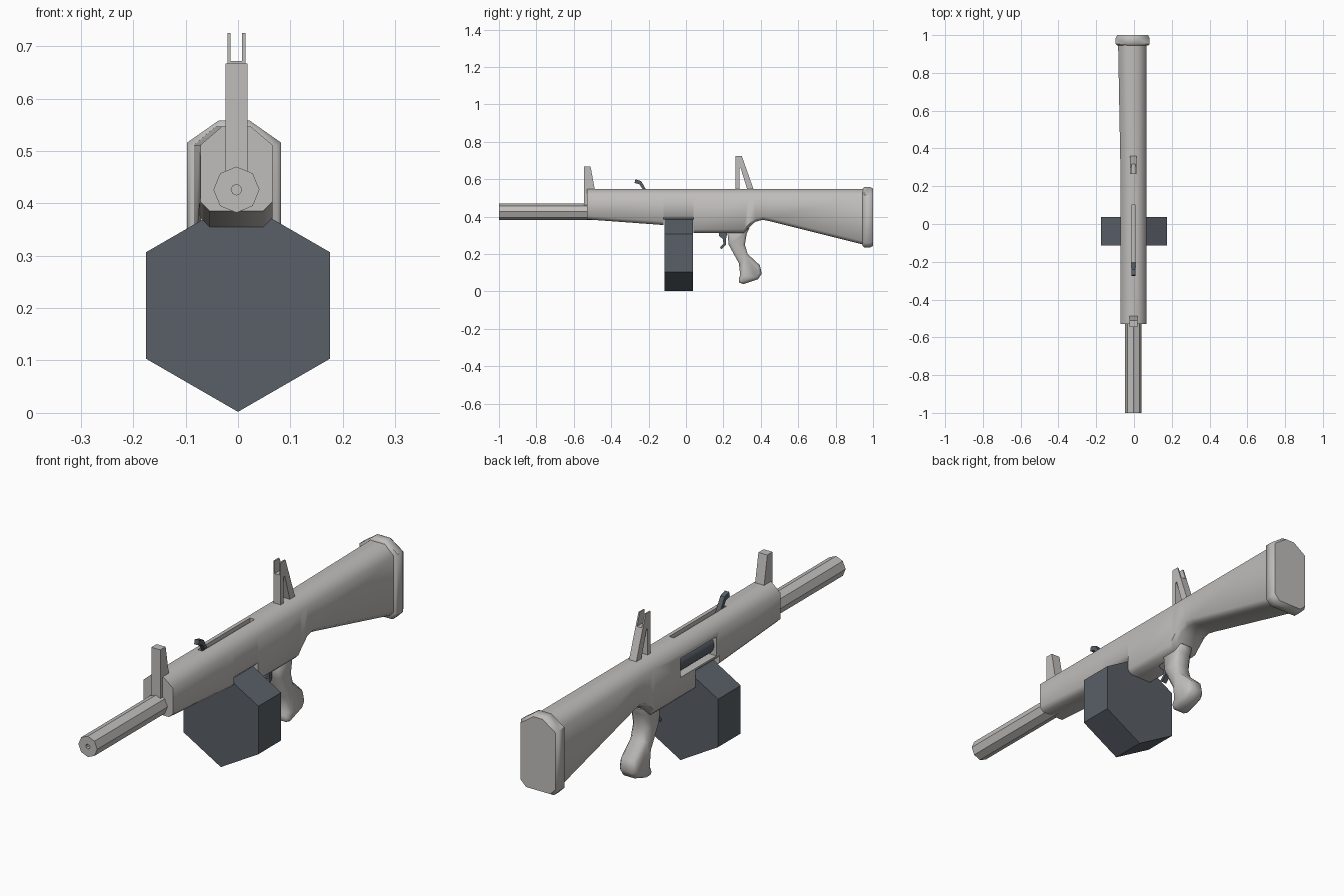
import bpy, bmesh, math
from mathutils import Matrix

if "Cube" in bpy.data.objects:
    bpy.data.objects.remove(bpy.data.objects["Cube"])


def material(name, rgb):
    m = bpy.data.materials.new(name)
    m.diffuse_color = (*rgb, 1)
    m.use_nodes = True
    m.node_tree.nodes["Principled BSDF"].inputs["Base Color"].default_value = m.diffuse_color
    return m


GREY = material("light_grey", (0.53, 0.515, 0.50))
STEEL = material("dark_steel", (0.10, 0.117, 0.137))
CX = -0.003  # centre line of body, barrel and sights


def finish(name, bm, mat, angle=None):
    bmesh.ops.recalc_face_normals(bm, faces=bm.faces[:])
    me = bpy.data.meshes.new(name)
    bm.to_mesh(me)
    bm.free()
    ob = bpy.data.objects.new(name, me)
    bpy.context.collection.objects.link(ob)
    me.materials.append(mat)
    if angle:
        smooth(ob, angle)
    return ob


def activate(ob):
    bpy.ops.object.select_all(action='DESELECT')
    ob.select_set(True)
    bpy.context.view_layer.objects.active = ob


def smooth(ob, angle):
    activate(ob)
    bpy.ops.object.shade_smooth_by_angle(angle=math.radians(angle))


def loft(name, rings, mat, angle=None):
    bm = bmesh.new()
    vs = [[bm.verts.new(p) for p in r] for r in rings]
    n = len(vs[0])
    for a, b in zip(vs, vs[1:]):
        for i in range(n):
            bm.faces.new((a[i], a[(i + 1) % n], b[(i + 1) % n], b[i]))
    bm.faces.new(vs[0])
    bm.faces.new(vs[-1])
    return finish(name, bm, mat, angle)


def section(y, xl, xr, zb, zt, tx, tz, c):
    """Eight-sided section: top chamfer tx by tz, bottom chamfer c."""
    pts = [(xl + c, zb), (xr - c, zb), (xr, zb + c), (xr, zt - tz),
           (xr - tx, zt), (xl + tx, zt), (xl, zt - tz), (xl, zb + c)]
    return [(x, y, z) for x, z in pts]


def prism(name, pts, x0, x1, mat, angle=None, bevel=0):
    """Side profile (y, z) extruded across x."""
    ob = loft(name, [[(x, y, z) for y, z in pts] for x in (x0, x1)], mat)
    if bevel:
        m = ob.modifiers.new("bevel", 'BEVEL')
        m.width, m.segments = bevel, 1
        m.limit_method, m.angle_limit = 'ANGLE', math.radians(60)
        activate(ob)
        bpy.ops.object.modifier_apply(modifier="bevel")
    if angle:
        smooth(ob, angle)
    return ob


def cylinder(name, sides, r, x, z, y0, y1, mat, turn=0, angle=None):
    rings = []
    for y in (y0, y1):
        rings.append([(x + r * math.sin(turn + math.tau * i / sides), y,
                       z + r * math.cos(turn + math.tau * i / sides)) for i in range(sides)])
    return loft(name, rings, mat, angle)


def box_cutter(x0, x1, y0, y1, z0, z1):
    return prism("cutter", [(y0, z0), (y1, z0), (y1, z1), (y0, z1)], x0, x1, GREY)


def cut(ob, cutter):
    m = ob.modifiers.new("cut", 'BOOLEAN')
    m.object, m.operation, m.solver = cutter, 'DIFFERENCE', 'EXACT'
    activate(ob)
    bpy.ops.object.modifier_apply(modifier="cut")
    bpy.data.objects.remove(cutter)


# receiver and stock in one piece, with a notch for the magazine
stations = [(-0.53, .385), (-0.12, .355), (-0.12, .385), (0.04, .385), (0.04, .313),
            (0.31, .313), (0.33, .335), (0.37, .372), (0.41, .383), (0.45, .375), (0.95, .25)]
rings = []
for y, zb in stations:
    t = max(0, (y - 0.3) / 0.65)
    rings.append(section(y, -0.072 - 0.012 * t, 0.066, zb, 0.547, 0.042, 0.036, 0.018))
body = loft("receiver_and_stock", rings, GREY)
cut(body, box_cutter(-0.2, -0.025, -0.10, 0.14, 0.41, 0.49))   # ejection port
cut(body, box_cutter(CX - .011, CX + .011, -0.25, 0.10, 0.53, 0.6))  # handle slot
smooth(body, 50)

# bolt seen through the port
cylinder("bolt", 16, 0.042, -0.02, 0.45, -0.11, 0.15, STEEL, angle=40)

# butt plate with rounded edges
loft("butt_plate", [section(y, -0.097 + i, 0.082 - i, 0.235 + i, 0.558 - i, 0.06, 0.042, 0.025)
                    for y, i in ((0.944, .008), (0.952, 0), (0.985, 0), (1.0, .008))], GREY, 50)

# barrel with bore
barrel = cylinder("barrel", 8, 0.044, CX, 0.426, -1.0, -0.5, GREY)
cut(barrel, cylinder("cutter", 8, 0.01, CX, 0.426, -1.1, -0.85, GREY))

# drum magazine
cylinder("magazine", 6, 0.203, 0, 0.205, -0.115, 0.037, STEEL)

# front sight
prism("front_sight", [(-0.545, .45), (-0.545, .667), (-0.51, .667), (-0.485, .53), (-0.485, .45)],
      CX - .021, CX + .021, GREY)

# rear sight: post and brace, notched at the top
post = [(0.265, .53), (0.265, .725), (0.298, .725), (0.298, .67), (0.285, .655), (0.285, .53)]
brace = [(0.285, .655), (0.298, .725), (0.367, .53), (0.332, .53), (0.292, .66)]
for name, pts in (("rear_sight_post", post), ("rear_sight_brace", brace)):
    part = prism(name, pts, CX - .017, CX + .017, GREY)
    cut(part, box_cutter(CX - .011, CX + .011, 0.2, 0.4, 0.672, 0.8))

# charging handle
prism("charging_handle", [(-0.275, .58), (-0.27, .60), (-0.24, .59), (-0.205, .53),
                          (-0.222, .53), (-0.248, .572)], CX - .01, CX + .01, STEEL)

# pistol grip
prism("grip", [(0.22, .33), (0.228, .25), (0.283, .15), (0.29, .085), (0.275, .06), (0.295, .035),
               (0.385, .065), (0.405, .095), (0.395, .14), (0.33, .20), (0.315, .25),
               (0.325, .31), (0.345, .35)], CX - .04, CX + .04, GREY, 50, 0.014)

# trigger
prism("trigger", [(0.175, .32), (0.178, .295), (0.198, .28), (0.2, .255), (0.182, .235),
                  (0.19, .226), (0.214, .25), (0.215, .285), (0.222, .32)],
      CX - .012, CX + .012, STEEL)
